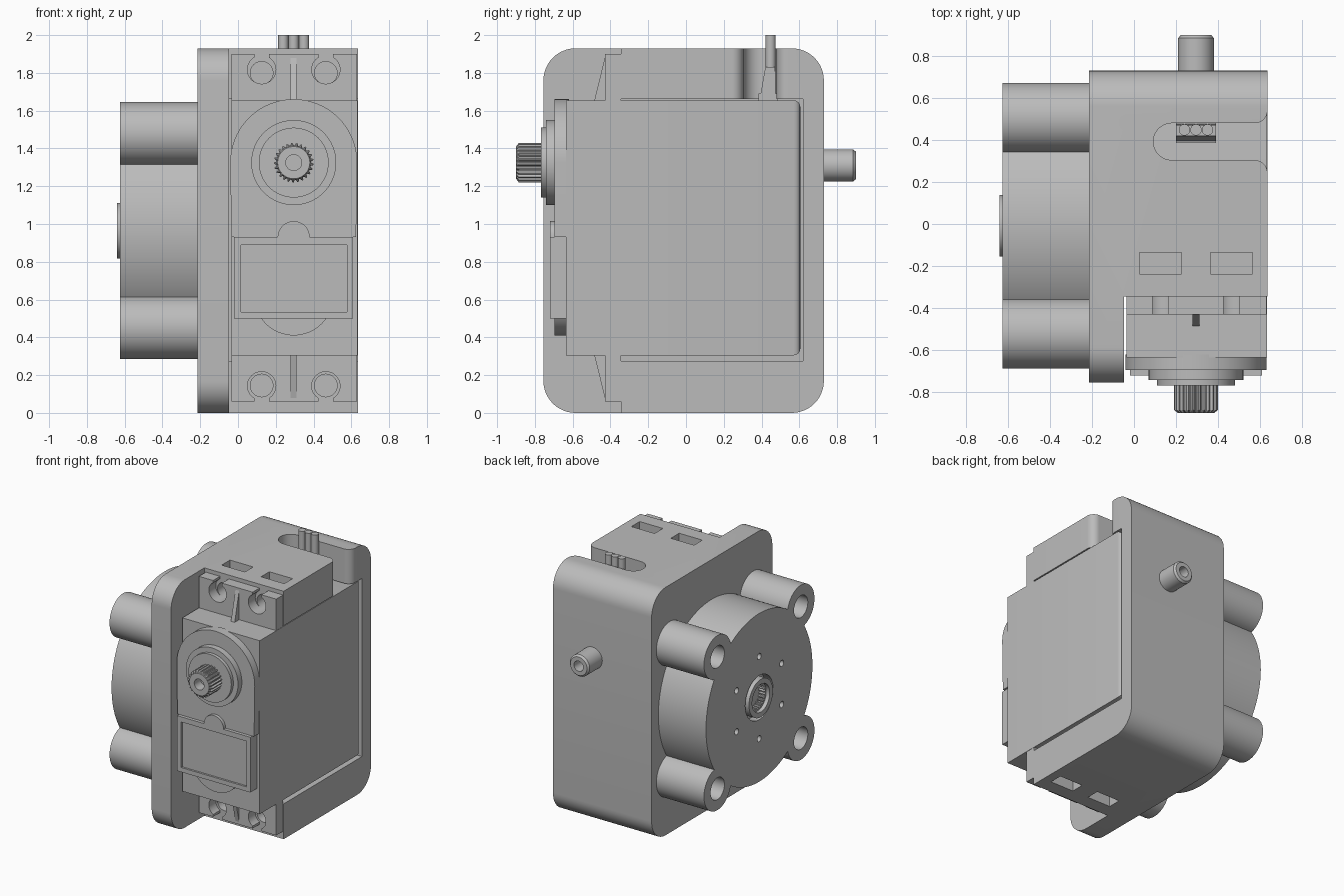
import bpy, bmesh
from math import sin, cos, pi, radians

if "Cube" in bpy.data.objects:
    bpy.data.objects.remove(bpy.data.objects["Cube"], do_unlink=True)

grey = bpy.data.materials.new("plain_grey")
grey.use_nodes = True
grey.diffuse_color = (0.5, 0.5, 0.5, 1)
grey.node_tree.nodes["Principled BSDF"].inputs["Base Color"].default_value = (0.5, 0.5, 0.5, 1)


def place(axis, u, v, t):
    return {"x": (t, u, v), "y": (u, t, v), "z": (u, v, t)}[axis]


def finish(name, bm):
    bmesh.ops.recalc_face_normals(bm, faces=bm.faces)
    mesh = bpy.data.meshes.new(name)
    bm.to_mesh(mesh)
    bm.free()
    mesh.materials.append(grey)
    ob = bpy.data.objects.new(name, mesh)
    bpy.context.collection.objects.link(ob)
    smooth(ob)
    return ob


def smooth(ob):
    for p in ob.data.polygons:
        p.use_smooth = True
    ob.data.set_sharp_from_angle(angle=radians(28))


def rings(name, loops):
    """Closed solid through successive loops of equal length."""
    bm = bmesh.new()
    vs = [[bm.verts.new(p) for p in loop] for loop in loops]
    n = len(vs[0])
    for a, b in zip(vs, vs[1:]):
        for i in range(n):
            j = (i + 1) % n
            bm.faces.new((a[i], a[j], b[j], b[i]))
    bm.faces.new(vs[0])
    bm.faces.new(vs[-1])
    return finish(name, bm)


def prism(name, axis, pts, a, b):
    return rings(name, [[place(axis, u, v, t) for u, v in pts] for t in (a, b)])


def box(name, x0, x1, y0, y1, z0, z1):
    return prism(name, "z", [(x0, y0), (x1, y0), (x1, y1), (x0, y1)], z0, z1)


def turned(name, axis, c, stations, n=64):
    """Lathe; each station is (radius, position, optional tooth depth)."""
    loops = []
    for r, t, *tooth in stations:
        d = tooth[0] if tooth else 0
        loop = []
        for i in range(n):
            a, k = 2 * pi * i / n, r - (d if i % 4 < 2 else 0)
            loop.append(place(axis, c[0] + k * cos(a), c[1] + k * sin(a), t))
        loops.append(loop)
    return rings(name, loops)


def rod(name, axis, c, r, a, b, n=64):
    return turned(name, axis, c, [(r, a), (r, b)], n)


def arc(cu, cv, r, a0, a1, n=12):
    return [(cu + r * cos(radians(a0 + (a1 - a0) * i / n)),
             cv + r * sin(radians(a0 + (a1 - a0) * i / n))) for i in range(n + 1)]


def combine(ob, tools, operation="DIFFERENCE"):
    for tool in tools:
        tool.hide_render = True
        m = ob.modifiers.new("cut", "BOOLEAN")
        m.operation, m.solver, m.object = operation, "EXACT", tool
    bpy.context.view_layer.update()
    deps = bpy.context.evaluated_depsgraph_get()
    mesh = bpy.data.meshes.new_from_object(ob.evaluated_get(deps))
    ob.modifiers.clear()
    ob.data = mesh
    for tool in tools:
        bpy.data.objects.remove(tool, do_unlink=True)
    smooth(ob)


MID_Z = 0.98        # mirror height of the mounting ears
CX, SHAFT_Z = 0.295, 1.325
BOLT_X = (0.125, 0.465)


def both_ends(z):
    return (z, 2 * MID_Z - z)


# Housing: rounded side plate and block with servo pocket
Y0, Y1, TOP, R = -0.755, 0.73, 1.93, 0.17
outline = (arc(Y1 - R, TOP - R, R, 0, 90) + arc(Y0 + R, TOP - R, R, 90, 180)
           + arc(Y0 + R, R, R, 180, 270) + arc(Y1 - R, R, R, 270, 360))
housing = prism("housing", "x", outline, -0.215, 0.635)
cable_slot = (arc(0.18, 0.392, 0.088, 90, 270) + arc(0.575, 0.244, 0.06, 90, 0)
              + [(0.7, 0.244), (0.7, 0.54)] + arc(0.575, 0.54, 0.06, 0, -90))
cutters = [box("front_cut", -0.048, 0.8, -0.9, -0.345, -0.1, 2.1),
           box("pocket", -0.048, 0.8, -0.5, 0.62, 0.275, 1.662),
           prism("cable_cut", "z", cable_slot, 1.6, 2.1)]
for x in BOLT_X:
    for z in (1.8, 0.145):
        cutters.append(rod("bolt_hole", "y", (x, z), 0.06, -0.4, -0.1, 32))
    for z0, z1 in ((1.72, 2.0), (-0.1, 0.21)):
        cutters.append(box("nut_slot", x - 0.1, x + 0.1, -0.237, -0.135, z0, z1))
combine(housing, cutters)

# Rear pivot pin
turned("rear_pin", "y", (CX, 1.31),
       [(0.085, 0.72), (0.085, 0.885), (0.072, 0.9), (0.04, 0.9), (0.04, 0.78)], 48)

# Servo case with softened rear edges
case = box("servo_case", -0.035, 0.632, -0.635, 0.605, 0.305, 1.655)
bm = bmesh.new()
bm.from_mesh(case.data)
rear = [e for e in bm.edges if all(v.co.y > 0.6 for v in e.verts)]
bmesh.ops.bevel(bm, geom=rear, offset=0.035, segments=4, profile=0.5, affect="EDGES")
bm.to_mesh(case.data)
bm.free()
smooth(case)

# Mounting ears with open screw slots
ears = box("mounting_ears", -0.035, 0.63, -0.43, -0.345, 0.06, 1.9)
cutters = []
for x in BOLT_X:
    for z, edge in zip(both_ends(1.817), (1.95, 0.01)):
        cutters.append(rod("ear_hole", "y", (x, z), 0.075, -0.5, -0.3, 40))
        cutters.append(box("ear_slot", x - 0.038, x + 0.038, -0.5, -0.3, min(z, edge), max(z, edge)))
combine(ears, cutters)

# Ear ribs
for end, sign in (("upper", 1), ("lower", -1)):
    rib = [(y, MID_Z + sign * h) for y, h in ((-0.4, 0.9), (-0.43, 0.9), (-0.485, 0.675), (-0.4, 0.65))]
    prism(end + "_ear_rib", "x", rib, CX - 0.016, CX + 0.016)

# Front cover and lower lobe
cover = arc(CX, SHAFT_Z, 0.336, 0, 180, 40) + [(CX - 0.33, 0.93), (CX - 0.315, 0.93),
                                              (CX - 0.315, 0.5), (CX + 0.315, 0.5),
                                              (CX + 0.315, 0.93), (CX + 0.33, 0.93)]
prism("front_cover", "y", cover, -0.62, -0.695)
prism("cover_lower_lobe", "y", arc(CX, 0.62, 0.21, 200, 340, 24), -0.62, -0.695)

# Raised frame with a shallow recess and a round tab
frame = [(CX - 0.315, 0.5), (CX + 0.315, 0.5), (CX + 0.315, 0.93)] + \
    arc(CX, 0.93, 0.085, 0, 180, 20) + [(CX - 0.315, 0.93)]
label = prism("label_frame", "y", frame, -0.68, -0.72)
combine(label, [box("label_recess", 0.015, 0.578, -0.8, -0.705, 0.535, 0.89)])

# Output boss and splined shaft
turned("output_boss", "y", (CX, SHAFT_Z),
       [(0.225, -0.68), (0.225, -0.742), (0.185, -0.742), (0.185, -0.768)])
turned("splined_shaft", "y", (CX, SHAFT_Z),
       [(0.105, -0.75, 0.013), (0.105, -0.885, 0.013), (0.085, -0.9), (0.042, -0.9), (0.042, -0.82)], 100)

# Cable: strain relief and three wires
relief = [(0.385, 1.64), (0.485, 1.64), (0.485, 1.69), (0.475, 1.69),
          (0.472, 1.83), (0.42, 1.83), (0.395, 1.69), (0.385, 1.69)]
prism("strain_relief", "x", relief, CX - 0.095, CX + 0.095)
for i in (-1, 0, 1):
    rod("wire_%d" % (i + 2), "z", (CX + i * 0.055, 0.448), 0.027, 1.75, 2.0, 24)

# Gearbox drum with four screw lobes
GY, GZ = -0.008, 0.965
gearbox = rod("gearbox", "x", (GY, GZ), 0.655, -0.625, -0.21, 128)
corners = [(GY + a * 0.513, GZ + b * 0.513) for a in (-1, 1) for b in (-1, 1)]
combine(gearbox, [rod("lobe", "x", c, 0.167, -0.625, -0.21) for c in corners], "UNION")
cutters = [rod("lobe_hole", "x", c, 0.085, -0.7, -0.24, 48) for c in corners]
cutters += [rod("pin_hole", "x", p, 0.024, -0.7, -0.5, 24)
            for p in arc(GY, GZ, 0.32, 30, 330, 5)]
cutters.append(rod("hub_recess", "x", (GY, GZ), 0.172, -0.7, -0.56))
combine(gearbox, cutters)

# Output hub with splined bore
turned("output_hub", "x", (GY, GZ),
       [(0.147, -0.5), (0.147, -0.64), (0.108, -0.64), (0.108, -0.61),
        (0.1, -0.61, 0.013), (0.1, -0.52, 0.013)], 100)
